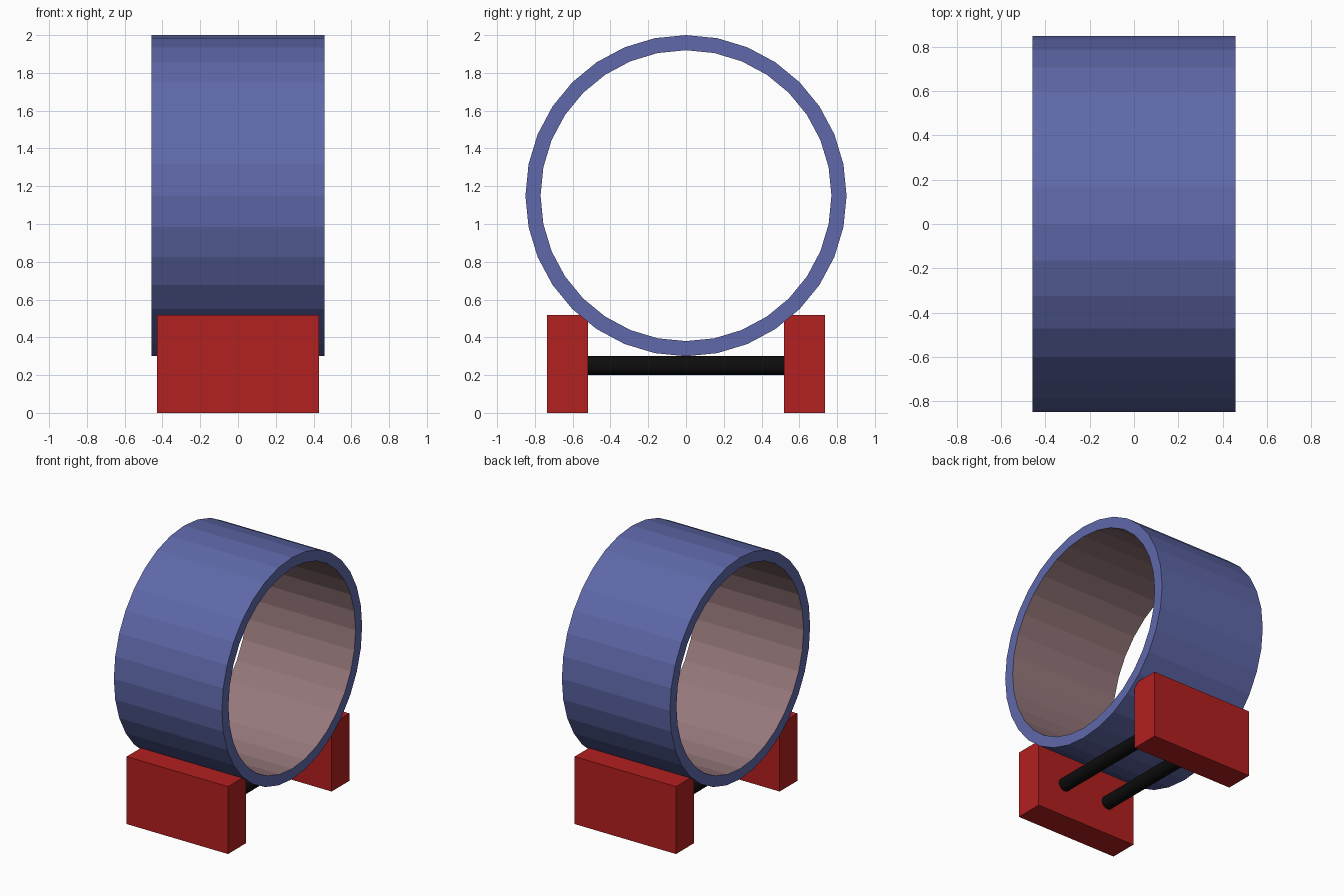
import bpy
import bmesh
from math import sin, cos, pi

if "Cube" in bpy.data.objects:
    bpy.data.objects.remove(bpy.data.objects["Cube"])


def material(name, rgb):
    mat = bpy.data.materials.new(name)
    mat.diffuse_color = (*rgb, 1)
    mat.use_nodes = True
    mat.node_tree.nodes["Principled BSDF"].inputs["Base Color"].default_value = mat.diffuse_color
    return mat


BLUE = material("blue", (0.115, 0.14, 0.40))
PINK = material("dusty_pink", (0.31, 0.19, 0.20))
RED = material("red", (0.45, 0.014, 0.014))
BLACK = material("black", (0.004, 0.004, 0.004))


def add_ring(name, outer, inner, half_width, z, sides):
    """Hollow drum along x, with a differently coloured inner wall."""
    bm = bmesh.new()
    section = [(-half_width, outer), (half_width, outer),
               (half_width, inner), (-half_width, inner)]
    loops = []
    for i in range(sides):
        a = 2 * pi * i / sides
        loops.append([bm.verts.new((x, r * sin(a), z + r * cos(a))) for x, r in section])
    for i in range(sides):
        a, b = loops[i], loops[(i + 1) % sides]
        for j in range(4):
            k = (j + 1) % 4
            face = bm.faces.new((a[j], a[k], b[k], b[j]))
            face.material_index = 1 if j == 2 else 0
    bmesh.ops.recalc_face_normals(bm, faces=bm.faces)
    mesh = bpy.data.meshes.new(name)
    bm.to_mesh(mesh)
    bm.free()
    mesh.materials.append(BLUE)
    mesh.materials.append(PINK)
    obj = bpy.data.objects.new(name, mesh)
    bpy.context.collection.objects.link(obj)


# Drum
add_ring("drum_ring", 0.85, 0.77, 0.458, 1.15, 32)

# Support blocks in front of and behind the drum
for side, name in ((-1, "front_block"), (1, "back_block")):
    bpy.ops.mesh.primitive_cube_add(size=1, location=(0, side * 0.6275, 0.2585))
    block = bpy.context.object
    block.name = name
    block.scale = (0.86, 0.215, 0.517)
    block.data.materials.append(RED)

# Rods joining the blocks
for side, name in ((-1, "left_rod"), (1, "right_rod")):
    bpy.ops.mesh.primitive_cylinder_add(vertices=32, radius=0.05, depth=1.06,
                                        location=(side * 0.195, 0, 0.25),
                                        rotation=(pi / 2, 0, 0))
    rod = bpy.context.object
    rod.name = name
    rod.data.materials.append(BLACK)
